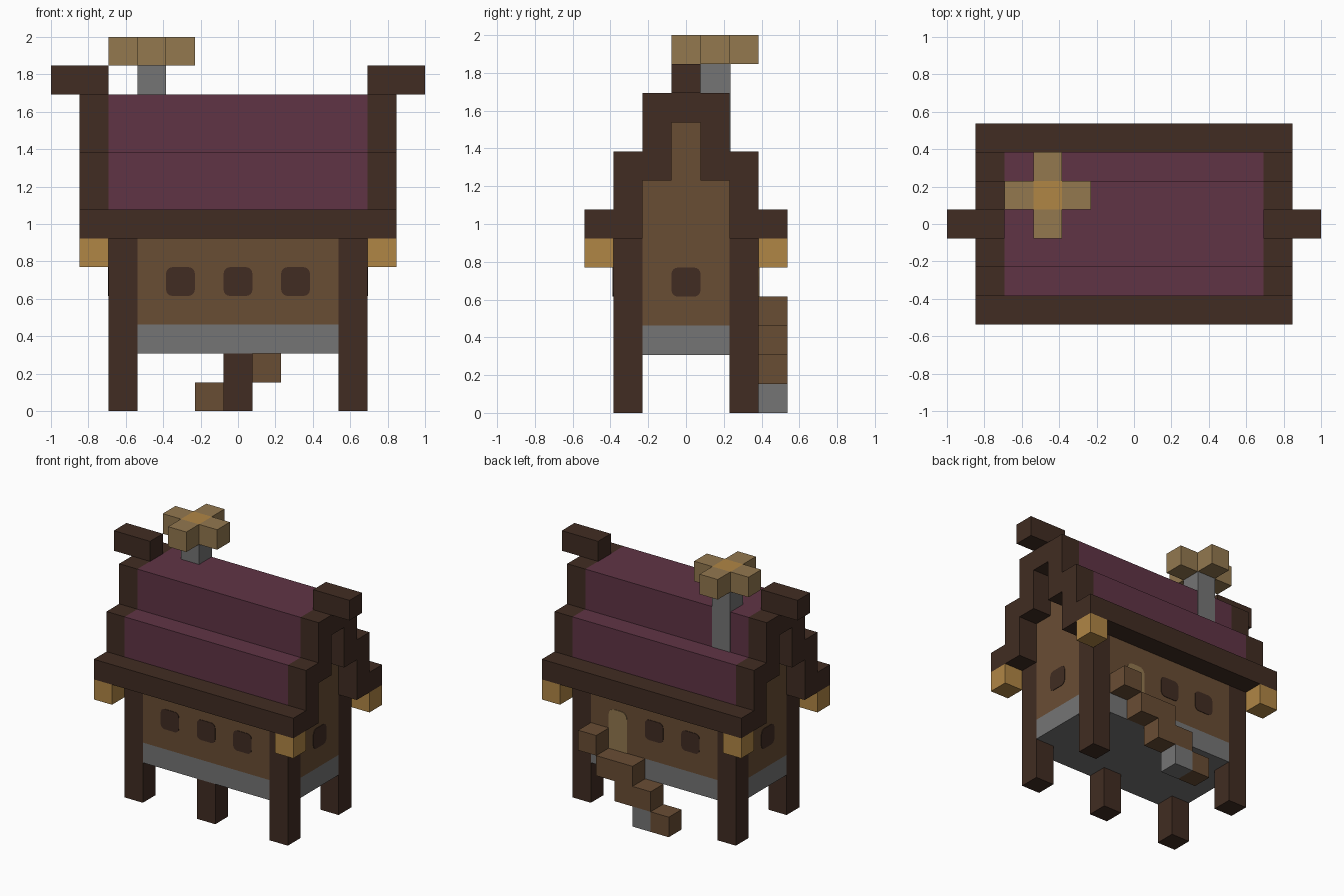
import bpy, bmesh
from math import cos, sin, pi
from mathutils import Vector

U = 2 / 13  # one block
PLATE = 0.025  # painted plate thickness in blocks

cube = bpy.data.objects.get("Cube")
if cube:
    bpy.data.objects.remove(cube, do_unlink=True)


def material(name, code):
    srgb = [int(code[i:i + 2], 16) / 255 for i in (0, 2, 4)]
    rgba = [((c + 0.055) / 1.055) ** 2.4 for c in srgb] + [1]
    mat = bpy.data.materials.new(name)
    mat.use_nodes = True
    mat.diffuse_color = rgba
    bsdf = next(n for n in mat.node_tree.nodes if n.type == "BSDF_PRINCIPLED")
    bsdf.inputs["Base Color"].default_value = rgba
    return mat


TIMBER = material("dark timber", "412C22")
WALL = material("brown plank", "694D34")
ROOF = material("plum roof", "603445")
STONE = material("grey stone", "757575")
GOLD = material("lantern gold", "B08645")
TAN = material("tan wood", "93784F")


def prism(name, outline, axis, lo, hi, mat, end_mat=None):
    """Extrude a closed outline along an axis; the ends may differ in colour."""
    def place(p, t):
        a, b = p
        return Vector({"x": (t, a, b), "y": (a, t, b), "z": (a, b, t)}[axis]) * U

    bm = bmesh.new()
    base = bm.faces.new([bm.verts.new(place(p, lo)) for p in outline])
    ext = bmesh.ops.extrude_face_region(bm, geom=[base], use_keep_orig=True)
    moved = [v for v in ext["geom"] if isinstance(v, bmesh.types.BMVert)]
    bmesh.ops.translate(bm, verts=moved, vec=place((0, 0), hi - lo))
    bmesh.ops.recalc_face_normals(bm, faces=bm.faces)
    if end_mat:
        for f in bm.faces:
            f.material_index = int(abs(f.normal["xyz".index(axis)]) > 0.9)
    mesh = bpy.data.meshes.new(name)
    bm.to_mesh(mesh)
    bm.free()
    for m in (mat, end_mat):
        if m:
            mesh.materials.append(m)
    obj = bpy.data.objects.new(name, mesh)
    bpy.context.collection.objects.link(obj)
    return obj


def box(name, x, y, z, mat):
    rect = [(x[0], y[0]), (x[1], y[0]), (x[1], y[1]), (x[0], y[1])]
    return prism(name, rect, "z", z[0], z[1], mat)


def span(centre, size=1):
    return centre - size / 2, centre + size / 2


def rounded(cx, z0, z1, r_low, r_top):
    """One-block-wide rounded panel outline."""
    pts = []
    corners = ((1, 1, z1, r_top), (-1, 1, z1, r_top), (-1, -1, z0, r_low), (1, -1, z0, r_low))
    for k, (sx, sz, z, r) in enumerate(corners):
        for i in range(5 if r else 1):
            a = (k + i / 4) * pi / 2
            pts.append((cx + sx * (0.5 - r) + r * cos(a), z - sz * r + r * sin(a)))
    return pts


def mirrored(half):
    return half + [(-a, b) for a, b in reversed(half)]


# Body: cross-shaped plan leaves room for the corner posts
plan = []
for sx, sy in ((1, 1), (-1, 1), (-1, -1), (1, -1)):
    corner = [(4.5 * sx, 1.5 * sy), (3.5 * sx, 1.5 * sy), (3.5 * sx, 2.5 * sy)]
    plan += corner if sx * sy > 0 else corner[::-1]
prism("stone_floor", plan, "z", 2, 3, STONE)
prism("walls", plan, "z", 3, 6, WALL)

# Stepped roof with plank gable ends
prism("roof", mirrored([(2.5, 6), (2.5, 9), (1.5, 9), (1.5, 11)]),
      "x", -4.5, 4.5, ROOF, WALL)

# Posts, lanterns, eaves and gable frames
outer = [(3.5, 6), (3.5, 7), (2.5, 7), (2.5, 9), (1.5, 9), (1.5, 11)]
inner = [(0.5, 10), (0.5, 8), (1.5, 8), (1.5, 6)]
arch = [(-a, b) for a, b in outer] + outer[::-1] + inner[::-1] + [(-a, b) for a, b in inner]
for sx, side in ((1, "left"), (-1, "right")):
    prism("gable_frame_" + side, arch, "x", *sorted((4.5 * sx, 5.5 * sx)), TIMBER)
    box("ridge_end_" + side, span(5.5 * sx, 2), span(0), (11, 12), TIMBER)
    for sy, end in ((-1, "front"), (1, "back")):
        tag = end + "_" + side
        box("post_" + tag, span(4 * sx), span(2 * sy), (0, 6), TIMBER)
        box("lantern_" + tag, span(5 * sx), span(3 * sy), (5, 6), GOLD)
for sy, end in ((-1, "front"), (1, "back")):
    box("eave_" + end, span(0, 9), span(3 * sy), (6, 7), TIMBER)
box("middle_post", span(0), span(-2), (0, 2), TIMBER)

# Windows and door
for x in (-2, 0, 2):
    pane = rounded(x, 4, 5, 0.22, 0.22)
    prism("front_window", pane, "y", -2.5 - PLATE, -2.5, TIMBER)
    if x < 2:
        prism("back_window", pane, "y", 2.5, 2.5 + PLATE, TIMBER)
for sx in (1, -1):
    prism("side_window", rounded(0, 4, 5, 0.22, 0.22), "x",
          *sorted((4.5 * sx, (4.5 + PLATE) * sx)), TIMBER)
prism("door", rounded(2, 3, 5, 0, 0.3), "y", 2.5, 2.5 + PLATE, TAN)

# Stair along the back
for i, (x0, x1) in enumerate(((-1.5, -0.5), (-0.5, 1.5), (0.5, 2.5), (2.5, 3.5))):
    box("stair_step", (x0, x1), span(3), (i, i + 1), WALL)
box("stair_stone", span(0), span(3), (0, 1), STONE)

# Chimney, just proud of the roof, with a cross-shaped top
box("chimney", span(-3), (0.5, 1.5 + PLATE), (9, 12), STONE)
box("chimney_core", span(-3), span(1), (12, 13), GOLD)
for dx, dy in ((1, 0), (-1, 0), (0, 1), (0, -1)):
    box("chimney_arm", span(-3 + dx), span(1 + dy), (12, 13), TAN)
